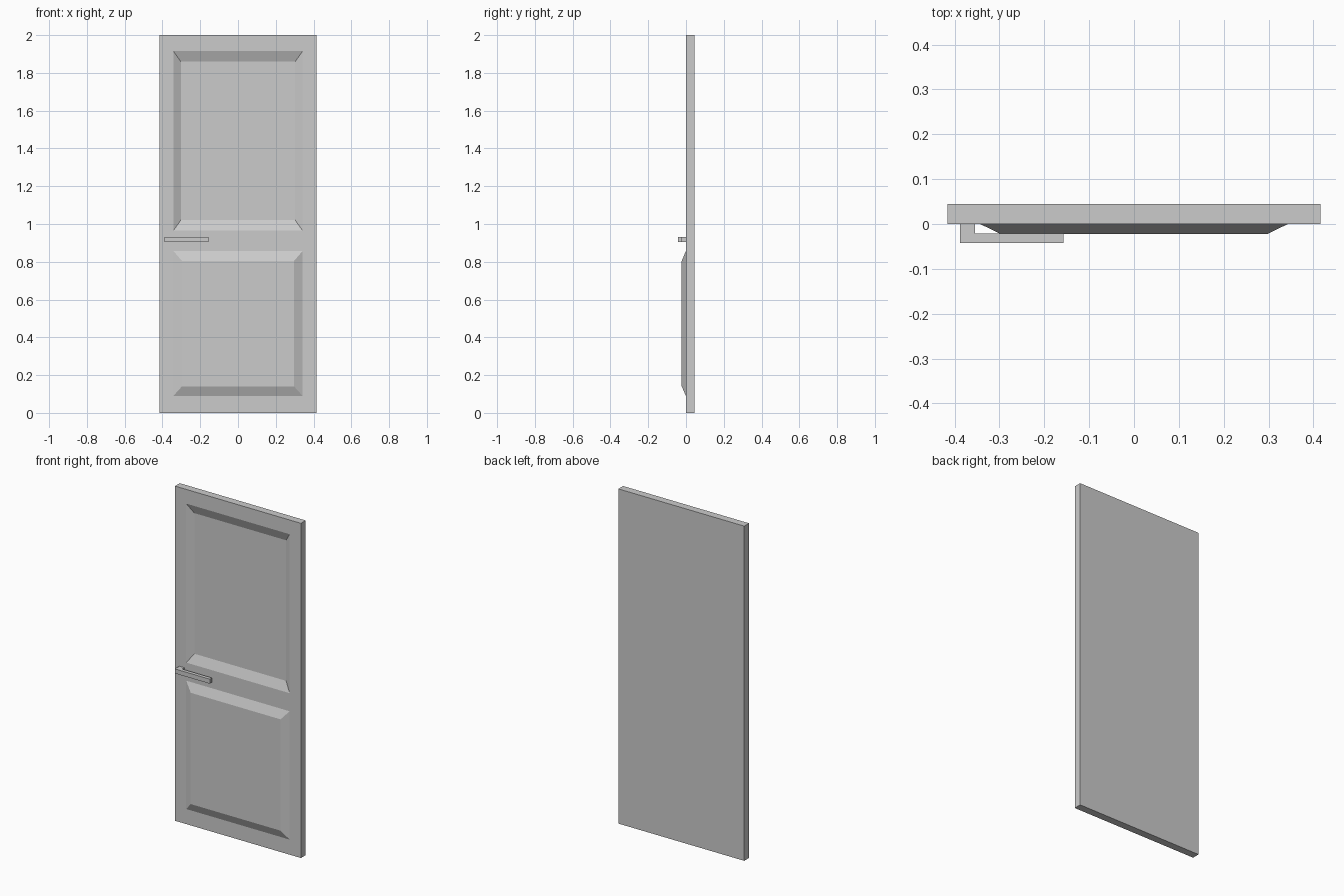
import bpy, bmesh

if "Cube" in bpy.data.objects:
    bpy.data.objects.remove(bpy.data.objects["Cube"])

W, H, T = 0.416, 2.0, 0.045     # half width, height, slab thickness
Y0 = -0.0005                    # front face of the slab


def finish(bm, name):
    bmesh.ops.recalc_face_normals(bm, faces=bm.faces[:])
    me = bpy.data.meshes.new(name)
    bm.to_mesh(me)
    bm.free()
    ob = bpy.data.objects.new(name, me)
    bpy.context.collection.objects.link(ob)
    return ob


# Door leaf: front grid whose two middle cells become bevelled panels
xs = [-W, -0.342, 0.342, W]
zs = [0, 0.09, 0.857, 0.965, 1.915, H]
# cell row -> inner half width, inner bottom, inner top, depth (+ is recessed)
panels = {1: (0.297, 0.14, 0.805, -0.022),
          3: (0.303, 1.02, 1.86, 0.022)}

bm = bmesh.new()
grid = [[bm.verts.new((x, Y0, z)) for x in xs] for z in zs]
for r in range(len(zs) - 1):
    for c in range(len(xs) - 1):
        ring = [grid[r][c], grid[r][c + 1], grid[r + 1][c + 1], grid[r + 1][c]]
        if c == 1 and r in panels:
            hw, z0, z1, d = panels[r]
            inner = [bm.verts.new((x, Y0 + d, z)) for x, z in
                     ((-hw, z0), (hw, z0), (hw, z1), (-hw, z1))]
            for i in range(4):
                j = (i + 1) % 4
                bm.faces.new((ring[i], ring[j], inner[j], inner[i]))
            bm.faces.new(inner)
        else:
            bm.faces.new(ring)

# Door edges and flat back
border = [e for e in bm.edges if e.is_boundary]
ext = bmesh.ops.extrude_edge_only(bm, edges=border)["geom"]
bmesh.ops.translate(bm, vec=(0, T, 0),
                    verts=[g for g in ext if isinstance(g, bmesh.types.BMVert)])
bmesh.ops.holes_fill(bm, edges=[e for e in bm.edges if e.is_boundary], sides=0)
finish(bm, "door_leaf")

# Lever handle: L-shaped plan profile extruded upwards
profile = [(-0.388, Y0), (-0.388, -0.042), (-0.157, -0.042),
           (-0.157, -0.021), (-0.354, -0.021), (-0.354, Y0)]
bm = bmesh.new()
face = bm.faces.new([bm.verts.new((x, y, 0.904)) for x, y in profile])
ext = bmesh.ops.extrude_face_region(bm, geom=[face])["geom"]
bmesh.ops.translate(bm, vec=(0, 0, 0.027),
                    verts=[g for g in ext if isinstance(g, bmesh.types.BMVert)])
finish(bm, "lever_handle")
